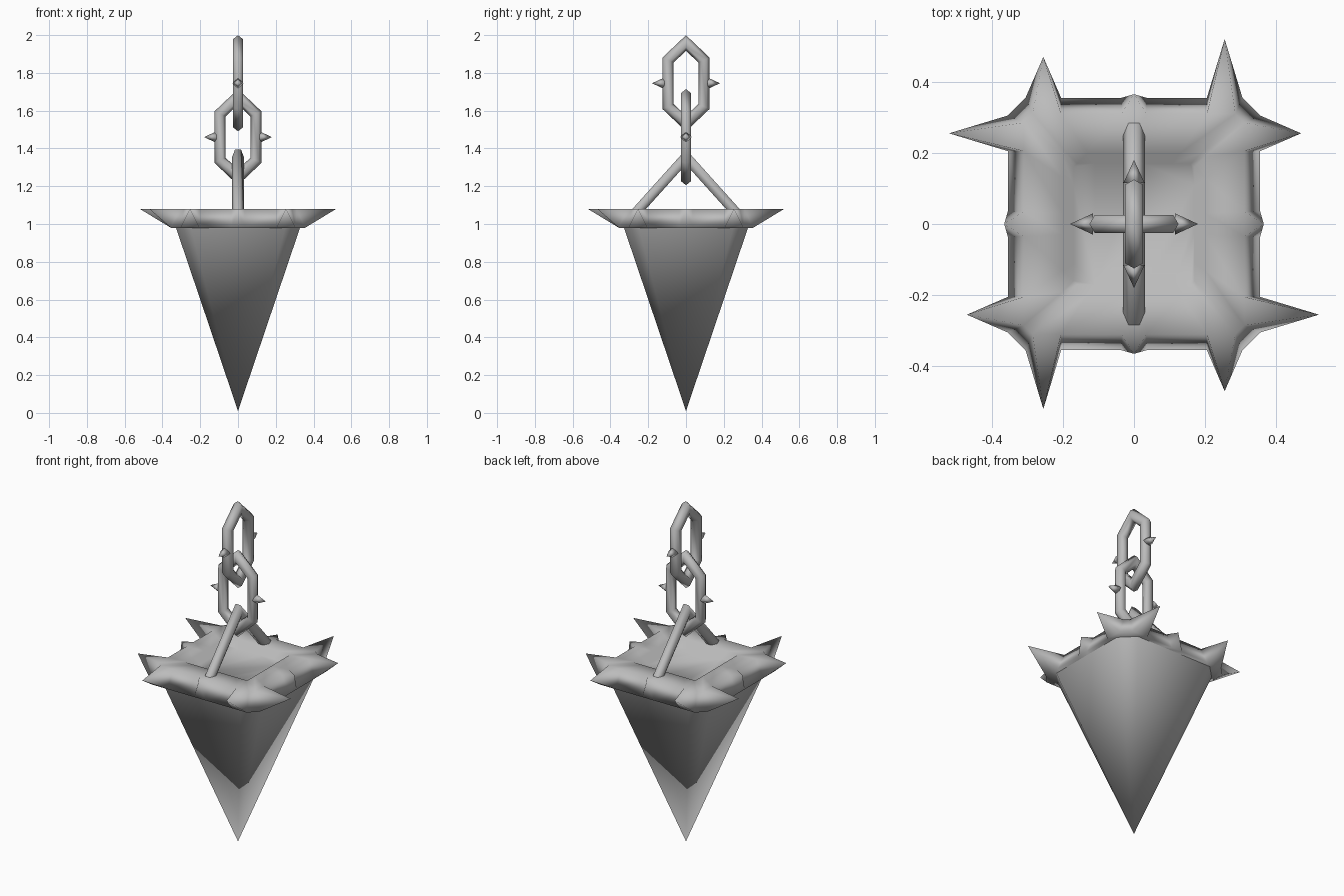
import bpy, bmesh, math
from mathutils import Vector

old = bpy.data.objects.get("Cube")
if old:
    bpy.data.objects.remove(old, do_unlink=True)

metal = bpy.data.materials.new("grey_metal")
metal.use_nodes = True
metal.diffuse_color = (0.5, 0.5, 0.5, 1)
metal.node_tree.nodes["Principled BSDF"].inputs["Base Color"].default_value = (0.5, 0.5, 0.5, 1)


def finish(name, bm):
    """Turn a bmesh into a smooth-shaded object."""
    bmesh.ops.recalc_face_normals(bm, faces=bm.faces)
    for f in bm.faces:
        f.smooth = True
    mesh = bpy.data.meshes.new(name)
    bm.to_mesh(mesh)
    bm.free()
    mesh.materials.append(metal)
    ob = bpy.data.objects.new(name, mesh)
    bpy.context.collection.objects.link(ob)
    return ob


def turned(side, r, t, z):
    """Point at distance r and offset t on one of four sides."""
    a = side * math.pi / 2
    c, s = round(math.cos(a)), round(math.sin(a))
    return Vector((r * c - t * s, r * s + t * c, z))


def square_loop(bm, r, z, offsets):
    return [bm.verts.new(turned(s, r, t, z)) for s in range(4) for t in offsets]


def bridge(bm, a, b):
    n = len(a)
    return [bm.faces.new((a[i], a[(i + 1) % n], b[(i + 1) % n], b[i])) for i in range(n)]


# Inverted pyramid body with cut corners
bm = bmesh.new()
top = square_loop(bm, 0.33, 0.985, (-0.25, 0.25))
tip = bm.verts.new((0, 0, 0.01))
for i, v in enumerate(top):
    bm.faces.new((v, top[(i + 1) % len(top)], tip))
finish("pyramid_body", bm)

# Rim with a shallow recess, long corner spikes and short middle spikes
bm = bmesh.new()


def offsets(corner, inner, mid):
    return (-corner, -inner, -mid, mid, inner, corner)


low = square_loop(bm, 0.355, 0.98, offsets(0.305, 0.205, 0.035))
high = square_loop(bm, 0.31, 1.08, offsets(0.285, 0.205, 0.035))
lip = square_loop(bm, 0.2, 1.08, offsets(0.19, 0.13, 0.03))
floor = square_loop(bm, 0.17, 1.04, offsets(0.16, 0.11, 0.025))
wall = bridge(bm, low, high)
bridge(bm, high, lip)
bridge(bm, lip, floor)
bm.faces.new(floor)
bm.faces.new(low[::-1])
spikes = {0: (0.52, -0.255), 2: (0.365, 0), 4: (0.47, 0.255)}
for i, face in enumerate(wall):
    side, part = divmod(i, 6)
    if part in spikes:
        point = bmesh.ops.poke(bm, faces=[face])["verts"][0]
        point.co = turned(side, *spikes[part], 1.08)
finish("spiked_rim", bm)


def tube(bm, path, normal, radius, phase, closed):
    """Six-sided mitred tube along a flat path."""
    rings, n = [], len(path)
    for i, p in enumerate(path):
        before = path[(i - 1) % n] if closed or i else None
        after = path[(i + 1) % n] if closed or i < n - 1 else None
        d1 = (p - before).normalized() if before else (after - p).normalized()
        d2 = (after - p).normalized() if after else d1
        along = (d1 + d2).normalized()
        out = along.cross(normal) / along.dot(d1)
        ring = []
        for k in range(6):
            a = k * math.pi / 3 + phase
            ring.append(bm.verts.new(p + radius * (out * math.cos(a) + normal * math.sin(a))))
        rings.append(ring)
    for i in range(n if closed else n - 1):
        bridge(bm, rings[i], rings[(i + 1) % n])
    if not closed:
        bm.faces.new(rings[0])
        bm.faces.new(rings[-1])


# Bent handle
bm = bmesh.new()
tube(bm, [Vector((0, -0.27, 1.055)), Vector((0, 0, 1.355)), Vector((0, 0.27, 1.055))],
     Vector((1, 0, 0)), 0.031, math.pi / 6, False)
handle = finish("handle", bm)

# Chain links, each with a stud on both sides
for name, centre, across in (("lower_link", 1.46, Vector((1, 0, 0))),
                             ("upper_link", 1.745, Vector((0, 1, 0)))):
    bm = bmesh.new()
    up = Vector((0, 0, 1))
    mid = up * centre
    normal = across.cross(up)
    outline = ((0, 0.213), (0.095, 0.123), (0.095, -0.123),
               (0, -0.213), (-0.095, -0.123), (-0.095, 0.123))
    tube(bm, [mid + across * x + up * z for x, z in outline], normal, 0.03, 0, True)
    for sign in (-1, 1):
        base = [bm.verts.new(mid + across * sign * 0.115 + d * 0.03)
                for d in (up, normal, -up, -normal)]
        point = bm.verts.new(mid + across * sign * 0.18)
        bm.faces.new(base)
        for i in range(4):
            bm.faces.new((base[i], base[(i + 1) % 4], point))
    finish(name, bm)

# Keep the handle's end caps crisp
bpy.context.view_layer.objects.active = handle
handle.select_set(True)
bpy.ops.object.shade_smooth_by_angle(angle=math.radians(65))
